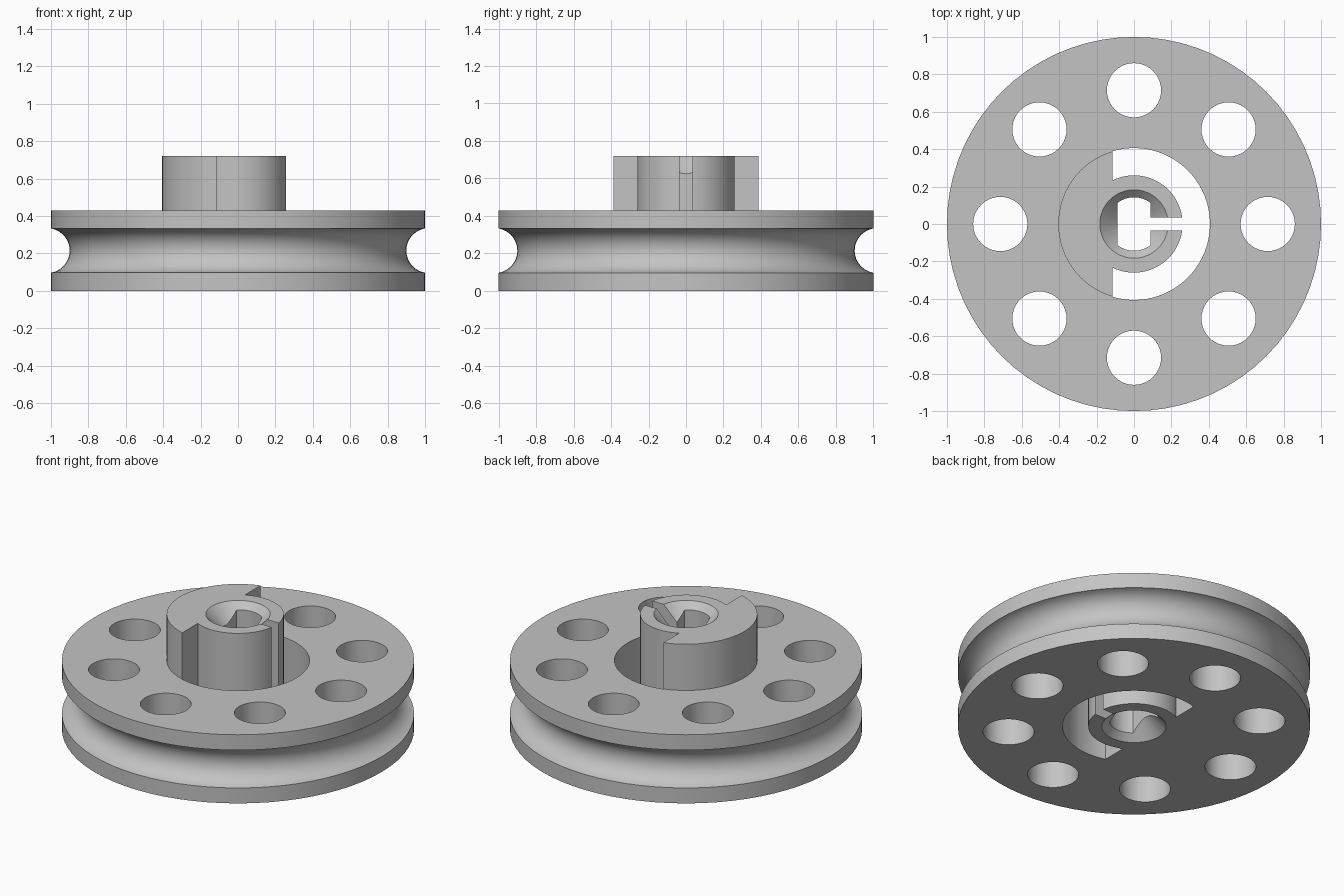
import bpy, bmesh
from math import pi, cos, sin, acos, sqrt, radians

cube = bpy.data.objects.get("Cube")
if cube:
    bpy.data.objects.remove(cube, do_unlink=True)

# Main sizes
HEIGHT, TOP = 0.43, 0.72
HUB, BOSS, BOSS_X = 0.26, 0.405, -0.115
BORE, FLAT, MOUTH = 0.143, 0.088, 0.183

grey = bpy.data.materials.new("light grey")
grey.use_nodes = True
colour = (0.55, 0.55, 0.55, 1)
grey.diffuse_color = colour
grey.node_tree.nodes["Principled BSDF"].inputs["Base Color"].default_value = colour


def finish(name, bm):
    bmesh.ops.recalc_face_normals(bm, faces=bm.faces)
    mesh = bpy.data.meshes.new(name)
    bm.to_mesh(mesh)
    bm.free()
    mesh.materials.append(grey)
    ob = bpy.data.objects.new(name, mesh)
    bpy.context.collection.objects.link(ob)
    return ob


def arc(radius, start, end, steps, cx=0, cy=0):
    angles = [start + (end - start) * i / steps for i in range(steps + 1)]
    return [(cx + radius * cos(a), cy + radius * sin(a)) for a in angles]


def lathe(name, profile, sides):
    # Spin an (r, z) profile that starts and ends on the axis
    bm = bmesh.new()
    verts = [bm.verts.new((r, 0, z)) for r, z in profile]
    edges = [bm.edges.new(pair) for pair in zip(verts, verts[1:])]
    bmesh.ops.spin(bm, geom=verts + edges, cent=(0, 0, 0), axis=(0, 0, 1),
                   angle=2 * pi, steps=sides, use_merge=True)
    bmesh.ops.remove_doubles(bm, verts=bm.verts, dist=1e-5)
    return finish(name, bm)


def prisms(name, outlines):
    # Upright through-cutters from flat outlines
    bm = bmesh.new()
    for outline in outlines:
        face = bm.faces.new([bm.verts.new((x, y, -0.1)) for x, y in outline])
        new = bmesh.ops.extrude_face_region(bm, geom=[face])["geom"]
        moved = [g for g in new if isinstance(g, bmesh.types.BMVert)]
        bmesh.ops.translate(bm, verts=moved, vec=(0, 0, 1))
    return finish(name, bm)


# Grooved wheel with raised centre
mid = HEIGHT / 2
groove = [p for p in arc(0.12, 1.5 * pi, 0.5 * pi, 16, 1.02, mid) if p[0] < 1]
lip = sqrt(0.12 ** 2 - 0.02 ** 2)
profile = [(0, 0), (1, 0), (1, mid - lip), *groove, (1, mid + lip), (1, HEIGHT),
           (BOSS, HEIGHT), (BOSS, TOP), (0, TOP)]
wheel = lathe("pulley_wheel", profile, 72)

# Ring of eight lightening holes
holes = [arc(0.145, 0, 2 * pi, 40, 0.715 * cos(i * pi / 4), 0.715 * sin(i * pi / 4))[:-1]
         for i in range(8)]

# C-shaped opening that leaves the boss on one side of the hub
wide = BOSS + 0.001
a, b = acos(BOSS_X / wide), acos(BOSS_X / HUB)
opening = arc(wide, -a, a, 48) + arc(HUB, b, -b, 48)

# Shaft bore with two flats
c = acos(FLAT / BORE)
bore = arc(BORE, c, pi - c, 16) + arc(BORE, pi + c, 2 * pi - c, 16)

# Slot through the hub wall
slot = [(0.05, -0.035), (0.32, -0.035), (0.32, 0.035), (0.05, 0.035)]

cutters = [
    prisms("hole_cutter", holes),
    prisms("opening_cutter", [opening]),
    prisms("bore_cutter", [bore]),
    lathe("top_funnel_cutter",
          [(0, TOP - MOUTH), (MOUTH + 0.02, TOP + 0.02), (0, TOP + 0.02)], 48),
    lathe("bottom_funnel_cutter",
          [(0, MOUTH), (MOUTH + 0.02, -0.02), (0, -0.02)], 48),
    prisms("slot_cutter", [slot]),
]
for cutter in cutters:
    cutter.hide_render = True
    mod = wheel.modifiers.new(cutter.name, "BOOLEAN")
    mod.operation, mod.solver, mod.object = "DIFFERENCE", "EXACT", cutter

# Keep the cut result and drop the cutters
bpy.context.view_layer.update()
graph = bpy.context.evaluated_depsgraph_get()
result = bpy.data.meshes.new_from_object(wheel.evaluated_get(graph))
wheel.modifiers.clear()
wheel.data = result
result.materials.clear()
result.materials.append(grey)
for poly in result.polygons:
    poly.material_index = 0
for cutter in cutters:
    bpy.data.objects.remove(cutter, do_unlink=True)

# Smooth the round walls, keep the edges crisp
result.shade_smooth()
result.set_sharp_from_angle(angle=radians(30))
